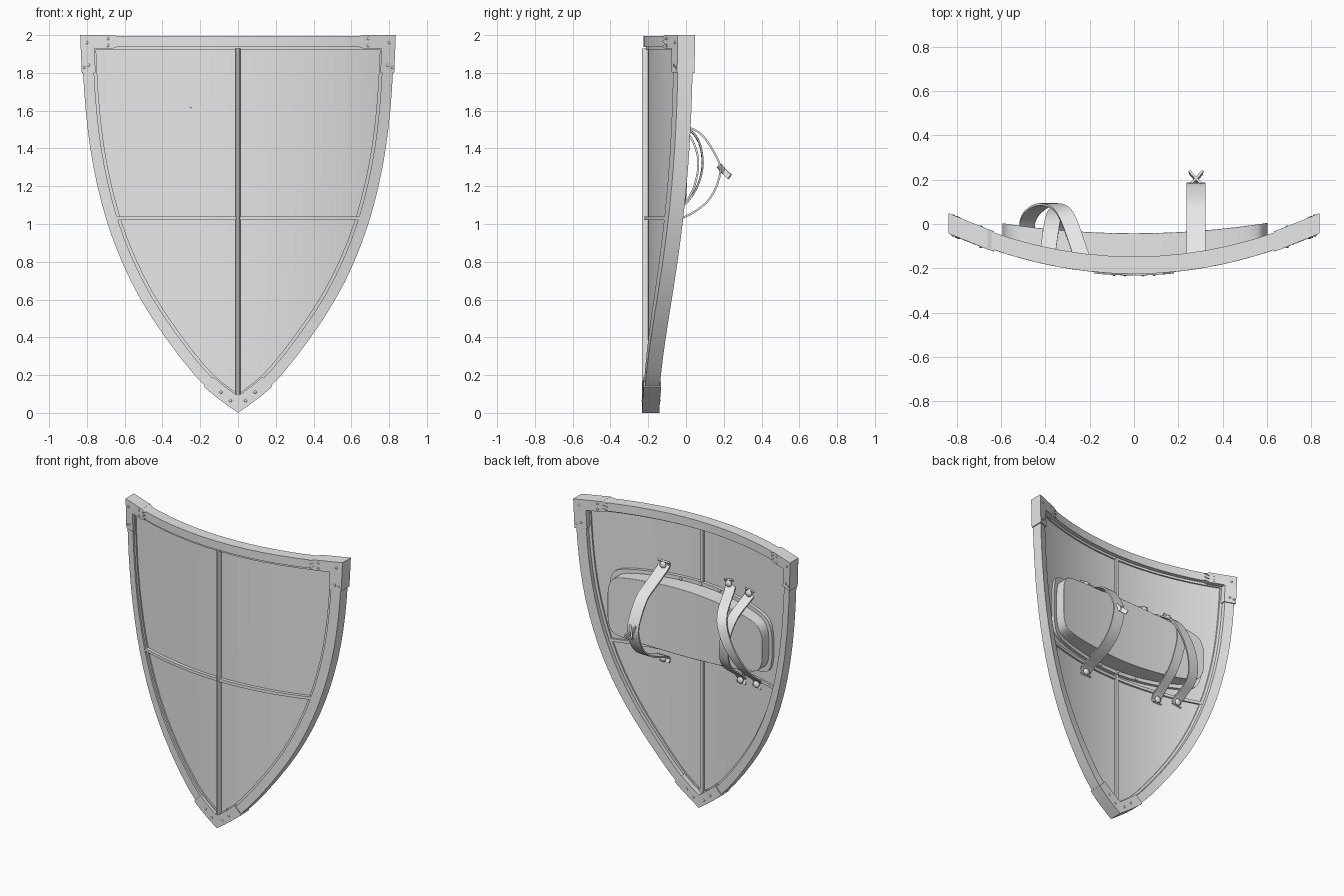
import bpy, bmesh, math
from mathutils import Vector

cube = bpy.data.objects.get("Cube")
if cube:
    bpy.data.objects.remove(cube)

grey = bpy.data.materials.new("plain grey")
grey.use_nodes = True
COL = (0.8, 0.8, 0.8, 1)
grey.diffuse_color = COL
grey.node_tree.nodes["Principled BSDF"].inputs["Base Color"].default_value = COL


def curve_y(x):
    """Front of the bowed shield."""
    return -0.225 + 0.27 * x * x


def finish(name, bm, angle=35):
    bmesh.ops.remove_doubles(bm, verts=bm.verts, dist=0.0002)
    bmesh.ops.recalc_face_normals(bm, faces=bm.faces)
    me = bpy.data.meshes.new(name)
    bm.to_mesh(me)
    bm.free()
    ob = bpy.data.objects.new(name, me)
    bpy.context.collection.objects.link(ob)
    me.materials.append(grey)
    bpy.ops.object.select_all(action='DESELECT')
    ob.select_set(True)
    bpy.context.view_layer.objects.active = ob
    bpy.ops.object.shade_smooth_by_angle(angle=math.radians(angle))
    return ob


def smooth_path(pts, n):
    """Catmull-Rom through the points, n steps per span."""
    pts = [Vector(p) for p in pts]
    out = []
    for i in range(len(pts) - 1):
        p1, p2 = pts[i], pts[i + 1]
        p0 = pts[i - 1] if i else p1
        p3 = pts[i + 2] if i + 2 < len(pts) else p2
        for k in range(n):
            t = k / n
            out.append(0.5 * (2 * p1 + (p2 - p0) * t + (2 * p0 - 5 * p1 + 4 * p2 - p3) * t**2
                              + (3 * p1 - p0 - 3 * p2 + p3) * t**3))
    return out + [pts[-1]]


def strip(name, pairs, front, back, closed=False, bm=None):
    """Solid band between paired (x, z) points, following the bow of the shield."""
    own = bm is None
    bm = bm or bmesh.new()
    rows = []
    for a, b in pairs:
        row = []
        for p, off in ((a, front), (a, back), (b, back), (b, front)):
            d = off(p[0]) if callable(off) else off
            row.append(bm.verts.new((p[0], curve_y(p[0]) + d, p[1])))
        rows.append(row)
    for i in range(len(rows) if closed else len(rows) - 1):
        r, s = rows[i], rows[(i + 1) % len(rows)]
        for k in range(4):
            j = (k + 1) % 4
            bm.faces.new((r[k], r[j], s[j], s[k]))
    if not closed:
        bm.faces.new(rows[0])
        bm.faces.new(rows[-1])
    return finish(name, bm) if own else None


# Outline of the shield
side = smooth_path([(0.828, 1.994), (0.82, 1.8), (0.806, 1.6), (0.782, 1.4), (0.744, 1.2),
                    (0.69, 1.0), (0.615, 0.8), (0.515, 0.6), (0.385, 0.4), (0.23, 0.2),
                    (0.125, 0.1), (0, 0.009)], 2)
m = len(side)
left = [Vector((-p.x, p.y)) for p in reversed(side[:-1])]
top = [Vector((0.66 * i / 6, 1.994)) for i in range(-6, 7)]
outline = side + left + top
LAST = 2 * m - 2


def inset(a):
    out = []
    for i, p in enumerate(outline):
        d1 = (p - outline[i - 1]).normalized()
        d2 = (outline[(i + 1) % len(outline)] - p).normalized()
        n1, n2 = Vector((d1.y, -d1.x)), Vector((d2.y, -d2.x))
        out.append(p + (n1 + n2) * (a / (1 + n1.dot(n2))))
    return out


# Rim, piping and panel
strip("rim", list(zip(inset(0), inset(0.058))), 0, 0.078, True)
strip("piping", list(zip(inset(0.05), inset(0.074))), 0.014, 0.05, True)
edge = inset(0.045)[:LAST + 1]
strip("panel", [(p, (p.x, edge[0].y)) for p in edge], 0.025, 0.04)

# Cross bars on both faces
strip("upright_bar", [((-0.012, 0.07), (-0.012, 1.93)), ((-0.005, 0.07), (-0.005, 1.93)),
                      ((0.005, 0.07), (0.005, 1.93)), ((0.012, 0.07), (0.012, 1.93))],
      lambda x: -0.007 if abs(x) < 0.01 else 0.004, 0.055)
strip("cross_bar", [((x / 20, 1.02), (x / 20, 1.04)) for x in [-13.2, *range(-12, 13), 13.2]], 0.002, 0.053)


# Metal caps
outer, inner = inset(-0.007), inset(0.066)


def cap(name, ids):
    strip(name, [(outer[i], inner[i]) for i in ids], -0.007, 0.085)


cap("right_cap", [LAST - 2, LAST - 1, LAST, LAST + 1])
cap("left_cap", [-1, 0, 1, 2])
cap("tip_cap", range(m - 4, m + 3))

# Saw-tooth ends of the top caps
bm = bmesh.new()
for s in (-1, 1):
    for k in range(3):
        z0, h = 1.929 + k * 0.024, 0.024
        strip("", [((s * 0.662, z0), (s * 0.662, z0 + h)),
                   ((s * 0.63, z0 + h / 2 - 0.001), (s * 0.63, z0 + h / 2 + 0.001))], -0.007, 0.085, bm=bm)
finish("cap_teeth", bm)


def rivets(name, spots, r):
    """Flattened domes at (x, y, z)."""
    bm = bmesh.new()
    for p in spots:
        made = bmesh.ops.create_uvsphere(bm, u_segments=10, v_segments=6, radius=r)
        bmesh.ops.scale(bm, vec=(1, 0.55, 1), verts=made["verts"])
        bmesh.ops.translate(bm, vec=p, verts=made["verts"])
    finish(name, bm, 60)


spots = []
for x, z in ((0.69, 1.945), (0.69, 1.982), (0.8, 1.96), (0.79, 1.84), (0.815, 1.83), (0.04, 0.065), (0.09, 0.11)):
    for s in (-1, 1):
        for off in (-0.007, 0.085):
            spots.append((s * x, curve_y(x) + off, z))
rivets("cap_rivets", spots, 0.008)

# Arm pad with a stitched flange
PAD = smooth_path([(-0.62, 0.07), (-0.6, 0.15), (-0.53, 0.2), (-0.3, 0.235), (0, 0.255),
                   (0.3, 0.25), (0.54, 0.23), (0.61, 0.19), (0.63, 0.1)], 3)


def pad_pairs(scale, shrink):
    return [((p.x * scale, 1.31 - p.y + shrink), (p.x * scale, 1.31 + p.y - shrink)) for p in PAD]


strip("pad_flange", pad_pairs(1, 0), 0.035, 0.062)
pad = strip("pad", pad_pairs(0.955, 0.025), 0.04, lambda x: -0.042 + 0.13 * x * x - curve_y(x))
bevel = pad.modifiers.new("soft edge", 'BEVEL')
bevel.width = 0.018
bevel.segments = 3
bevel.limit_method = 'ANGLE'
bevel.angle_limit = math.radians(50)
rivets("pad_studs", [(x, curve_y(x) + 0.064, 1.31 + s * 0.238)
                     for x in (-0.15, 0, 0.15) for s in (-1, 1)], 0.01)


def ribbon(name, path, width, across=(1, 0, 0), steps=4, thick=0.01):
    """Flat leather band along a path."""
    pts = smooth_path(path, steps)
    bm = bmesh.new()
    rows = []
    for i, p in enumerate(pts):
        t = (pts[min(i + 1, len(pts) - 1)] - pts[max(i - 1, 0)]).normalized()
        w = Vector(across)
        w = (w - t * w.dot(t)).normalized() * width / 2
        n = t.cross(w).normalized() * thick / 2
        rows.append([bm.verts.new(p + v) for v in (w + n, w - n, -w - n, -w + n)])
    for r, s in zip(rows, rows[1:]):
        for k in range(4):
            bm.faces.new((r[k], r[(k + 1) % 4], s[(k + 1) % 4], s[k]))
    bm.faces.new(rows[0])
    bm.faces.new(rows[-1])
    return finish(name, bm)


def seat(x, z):
    return (x, curve_y(x) + 0.05, z)


# Hand grip strap with its knot
ribbon("grip_strap", [seat(0.28, 1.64), seat(0.28, 1.6), (0.28, 0.0, 1.52), (0.28, 0.08, 1.475),
                      (0.28, 0.145, 1.385), (0.28, 0.182, 1.28), (0.28, 0.13, 1.14),
                      (0.28, 0.02, 1.05), seat(0.28, 0.98), seat(0.28, 0.94)], 0.086)
for s in (-1, 1):
    ribbon("grip_strap_end", [(0.28 - s * 0.025, 0.175, 1.31), (0.28, 0.2, 1.28),
                              (0.28 + s * 0.028, 0.232, 1.25)], 0.03, (0, 0.4, 1))

# Crossed forearm straps
ribbon("forearm_strap_a", [seat(-0.21, 1.64), seat(-0.23, 1.59), (-0.3, 0.03, 1.49), (-0.36, 0.085, 1.37),
                           (-0.43, 0.075, 1.24), (-0.48, 0.01, 1.12), seat(-0.47, 1.02), seat(-0.46, 0.97)], 0.07)
ribbon("forearm_strap_b", [seat(-0.4, 1.63), seat(-0.39, 1.58), (-0.37, 0.0, 1.49), (-0.35, 0.06, 1.37),
                           (-0.33, 0.055, 1.24), (-0.32, 0.0, 1.12), seat(-0.32, 1.0), seat(-0.32, 0.95)], 0.07)

# Strap studs
rivets("strap_studs", [(x, curve_y(x) + 0.058, z) for x, z in
                       ((0.28, 1.615), (0.28, 0.965), (-0.22, 1.615), (-0.395, 1.605),
                        (-0.465, 0.995), (-0.32, 0.975))], 0.024)
